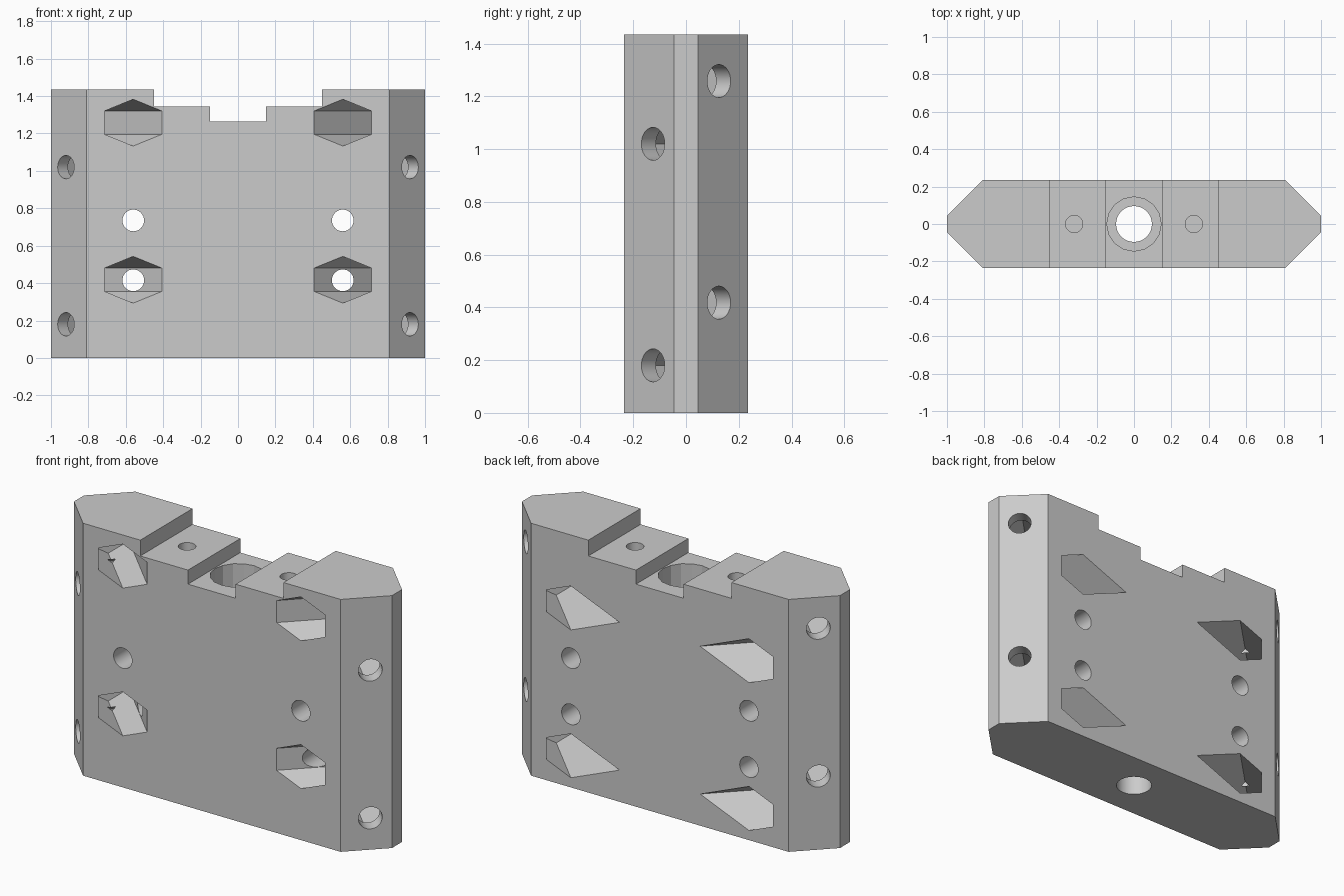
import bpy, bmesh, math
from mathutils import Vector

cube = bpy.data.objects.get("Cube")
if cube:
    bpy.data.objects.remove(cube, do_unlink=True)

X, Y, Z = Vector((1, 0, 0)), Vector((0, 1, 0)), Vector((0, 0, 1))

grey = bpy.data.materials.new("plain grey")
grey.use_nodes = True
grey.diffuse_color = (0.6, 0.6, 0.6, 1)
grey.node_tree.nodes["Principled BSDF"].inputs["Base Color"].default_value = (0.6, 0.6, 0.6, 1)


def prism(name, profile, start, u, v, push):
    """Extrude a 2D profile, drawn along u and v from start, by the vector push."""
    bm = bmesh.new()
    face = bm.faces.new([bm.verts.new(start + u * a + v * b) for a, b in profile])
    new = bmesh.ops.extrude_face_region(bm, geom=[face])["geom"]
    bmesh.ops.translate(bm, vec=push, verts=[g for g in new if isinstance(g, bmesh.types.BMVert)])
    bmesh.ops.recalc_face_normals(bm, faces=bm.faces)
    mesh = bpy.data.meshes.new(name)
    bm.to_mesh(mesh)
    bm.free()
    mesh.materials.append(grey)
    obj = bpy.data.objects.new(name, mesh)
    bpy.context.collection.objects.link(obj)
    return obj


def ring(radius, sides=32):
    return [(radius * math.cos(math.tau * i / sides), radius * math.sin(math.tau * i / sides))
            for i in range(sides)]


def box(w, h):
    return [(-w, -h), (w, -h), (w, h), (-w, h)]


# Block with bevelled vertical corners
HALF = 0.235
plan = [(1, 0.045), (0.81, HALF), (-0.81, HALF), (-1, 0.045)]
plan += [(-x, -y) for x, y in plan]
block = prism("clamp_block", plan, Vector(), X, Y, Z * 1.435)

cutters = []


def cut(*args):
    cutters.append(prism(*args))


# Stepped recess in the top
for width, floor in ((0.45, 1.345), (0.15, 1.265)):
    cut("top_step_cutter", box(width, 0.5), Z * floor, X, Y, Z)

# Central bore with a wider mouth
cut("bore_cutter", ring(0.096), Z * -0.2, X, Y, Z * 2)
cut("bore_mouth_cutter", ring(0.145, 16), Z * 0.96, X, Y, Z)

# Nut outlines: regular for the front, drawn to a point for the back
R = 0.125
F = R * math.sqrt(3) / 2
hex_nut = [(-F, -R / 2), (0, -R), (F, -R / 2), (F, R / 2), (0, R), (-F, R / 2)]
pointed_nut = [(-F, -R / 2), (0, -R), (2 * F, 0), (0, R), (-F, R / 2)]

for side in (-1, 1):
    # Small blind holes in the step
    cut("step_hole_cutter", ring(0.046), Vector((side * 0.32, 0, 1.0)), X, Y, Z)
    # Through holes from front to back
    for z in (0.415, 0.735):
        cut("through_hole_cutter", ring(0.058), Vector((side * 0.56, -0.5, z)), X, Z, Y)
    # Diagonal nut pockets, each with a bolt hole out through the far bevel
    for face, nut, heights in ((-1, hex_nut, (0.418, 1.258)), (1, pointed_nut, (0.18, 1.02))):
        axis = Vector((side, -face, 0)).normalized()
        inward = Vector((-side, -face, 0)).normalized()
        for z in heights:
            floor = Vector((side * 0.865, -face * 0.07, z))
            cut("nut_pocket_cutter", nut, floor, inward, Z, axis * -0.8)
            cut("bolt_hole_cutter", ring(0.0625), floor - axis * 0.05, inward, Z, axis * 0.3)

# Carve everything out of the block
for c in cutters:
    c.hide_render = True
    mod = block.modifiers.new(c.name, "BOOLEAN")
    mod.operation = "DIFFERENCE"
    mod.solver = "EXACT"
    mod.object = c
carved = bpy.data.meshes.new_from_object(
    block.evaluated_get(bpy.context.evaluated_depsgraph_get()))
block.modifiers.clear()
block.data = carved
for c in cutters:
    bpy.data.objects.remove(c, do_unlink=True)

# Round holes shade smooth, edges stay sharp
bpy.ops.object.select_all(action="DESELECT")
block.select_set(True)
bpy.context.view_layer.objects.active = block
bpy.ops.object.shade_smooth_by_angle(angle=math.radians(20))
